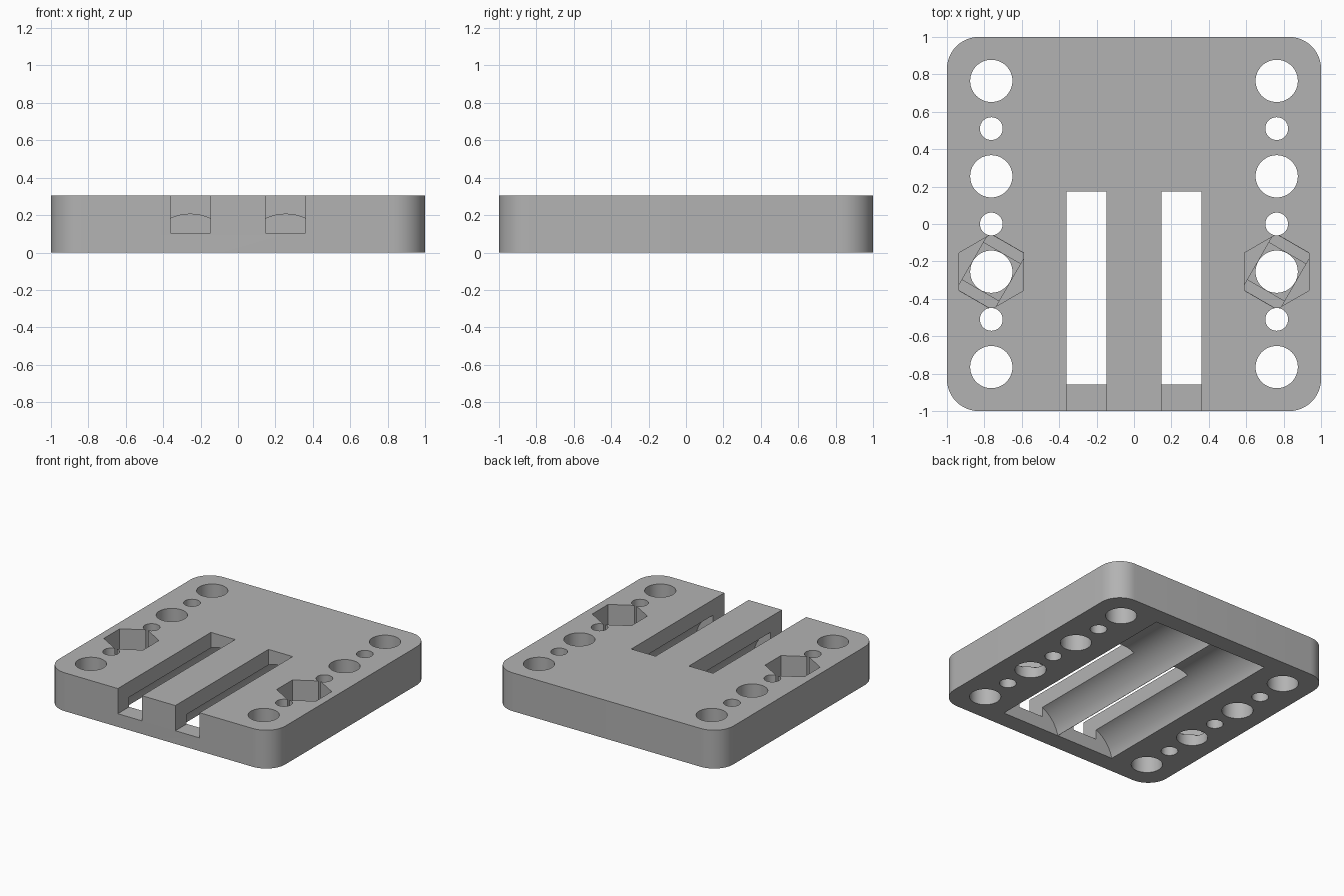
import bpy
import bmesh
import math
from mathutils import Matrix

if "Cube" in bpy.data.objects:
    bpy.data.objects.remove(bpy.data.objects["Cube"], do_unlink=True)

HEIGHT = 0.306
COLUMN_X = 0.763
PITCH = 0.255
NUT_FLOOR = 0.105

grey = bpy.data.materials.new("plain_grey")
grey.use_nodes = True
grey.diffuse_color = (0.45, 0.45, 0.45, 1)
grey.node_tree.nodes["Principled BSDF"].inputs["Base Color"].default_value = (0.45, 0.45, 0.45, 1)


def prism(name, outline, z0, z1, place=Matrix()):
    """Extrude a closed outline from z0 to z1, then place it."""
    bm = bmesh.new()
    face = bm.faces.new([bm.verts.new((x, y, z0)) for x, y in outline])
    side = bmesh.ops.extrude_face_region(bm, geom=[face])["geom"]
    bmesh.ops.translate(bm, vec=(0, 0, z1 - z0),
                        verts=[v for v in side if isinstance(v, bmesh.types.BMVert)])
    bmesh.ops.recalc_face_normals(bm, faces=bm.faces)
    bm.transform(place)
    mesh = bpy.data.meshes.new(name)
    bm.to_mesh(mesh)
    bm.free()
    mesh.materials.append(grey)
    obj = bpy.data.objects.new(name, mesh)
    bpy.context.collection.objects.link(obj)
    return obj


def ring(radius, count, start=0.0, sweep=math.tau, centre=(0, 0)):
    return [(centre[0] + radius * math.cos(start + sweep * i / count),
             centre[1] + radius * math.sin(start + sweep * i / count)) for i in range(count)]


def rectangle(x0, x1, y0, y1):
    return [(x0, y0), (x1, y0), (x1, y1), (x0, y1)]


def cut(cutter):
    """Subtract the cutter from the plate and discard it."""
    mod = plate.modifiers.new(cutter.name, 'BOOLEAN')
    mod.operation = 'DIFFERENCE'
    mod.solver = 'EXACT'
    mod.object = cutter
    cutter.hide_render = True
    bpy.ops.object.modifier_apply(modifier=mod.name)
    bpy.data.objects.remove(cutter, do_unlink=True)


# Plate with rounded corners
corner = 0.17
inner = 1 - corner
outline = []
for i, (sx, sy) in enumerate([(1, 1), (-1, 1), (-1, -1), (1, -1)]):
    quarter = i * math.pi / 2
    outline += [(sx * inner + corner * math.cos(quarter + math.pi / 2 * k / 12),
                 sy * inner + corner * math.sin(quarter + math.pi / 2 * k / 12))
                for k in range(13)]
plate = prism("mounting_plate", outline, 0, HEIGHT)
bpy.ops.object.select_all(action='DESELECT')
plate.select_set(True)
bpy.context.view_layer.objects.active = plate

for side in (-1, 1):
    # Round trough in the underside
    apex, half_width = 0.205, 0.254
    radius = (apex ** 2 + half_width ** 2) / (2 * apex)
    trough = prism("trough_cutter", ring(radius, 96, centre=(side * 0.255, apex - radius)),
                   -0.857, 0.86, Matrix.Rotation(math.pi / 2, 4, 'X') @ Matrix.Scale(-1, 4, (0, 0, 1)))
    trough.data.flip_normals()
    cut(trough)

    # Slot open to the front and the top
    middle = side * 0.254
    cut(prism("slot_cutter", rectangle(middle - 0.107, middle + 0.107, -1.2, 0.174),
              NUT_FLOOR, HEIGHT + 0.2))

    # Column of alternating large and small holes
    for step in range(-3, 4):
        large = step % 2 != 0
        hole = ring(0.113 if large else 0.061, 48 if large else 32)
        cut(prism("hole_cutter", hole, -0.1, HEIGHT + 0.1,
                  Matrix.Translation((side * COLUMN_X, step * PITCH, 0))))

    # Hexagonal nut pocket with two shallow steps around its hole
    spot = Matrix.Translation((side * COLUMN_X, -PITCH, 0))
    tilted = spot @ Matrix.Rotation(math.radians(-30), 4, 'Z')
    cut(prism("nut_cutter", ring(0.2, 6, math.pi / 6), NUT_FLOOR, HEIGHT + 0.1, spot))
    cut(prism("step_cutter", rectangle(-0.114, 0.114, -0.172, 0.172),
              NUT_FLOOR - 0.012, NUT_FLOOR + 0.05, tilted))
    cut(prism("square_cutter", rectangle(-0.114, 0.114, -0.114, 0.114),
              NUT_FLOOR - 0.024, NUT_FLOOR + 0.05, tilted))

# Smooth the curved walls and keep the edges crisp
bpy.ops.object.shade_smooth_by_angle(angle=math.radians(25))
